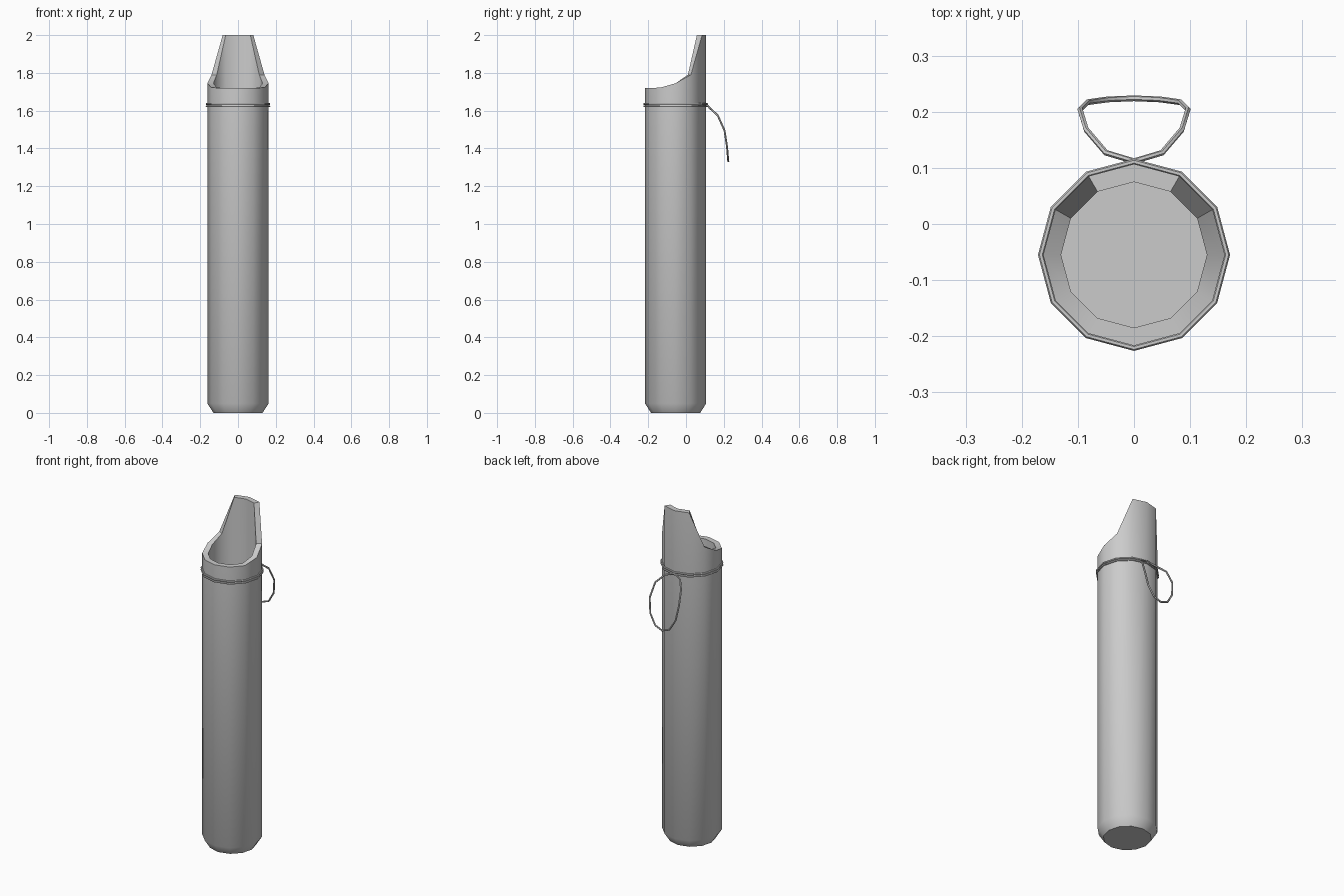
import bpy, bmesh
from math import sin, cos, radians

if "Cube" in bpy.data.objects:
    bpy.data.objects.remove(bpy.data.objects["Cube"])

N = 12
CY = -0.055          # tube axis offset in y


def smooth(obj, deg):
    bpy.ops.object.select_all(action='DESELECT')
    bpy.context.view_layer.objects.active = obj
    obj.select_set(True)
    bpy.ops.object.shade_smooth_by_angle(angle=radians(deg))


def ring_points(radius, height):
    """Twelve points round the tube axis; height is a function of the angle index."""
    return [(radius * cos(radians(30 * i)), CY + radius * sin(radians(30 * i)), height(i))
            for i in range(N)]


def cord(name, points, radius=0.0052):
    curve = bpy.data.curves.new(name, 'CURVE')
    curve.dimensions = '3D'
    curve.bevel_depth = radius
    curve.bevel_resolution = 1
    spline = curve.splines.new('POLY')
    spline.points.add(len(points) - 1)
    for p, co in zip(spline.points, points):
        p.co = (*co, 1)
    spline.use_cyclic_u = True
    obj = bpy.data.objects.new(name, curve)
    bpy.context.collection.objects.link(obj)
    bpy.ops.object.select_all(action='DESELECT')
    bpy.context.view_layer.objects.active = obj
    obj.select_set(True)
    bpy.ops.object.convert(target='MESH')
    smooth(bpy.context.view_layer.objects.active, 50)


# rim height by angle: tall lip at the back, scooped down to the front
RIM = {90: 2.0, 60: 2.0, 30: 1.79, 0: 1.745, -30: 1.722, -60: 1.72, -90: 1.72}


def rim(i):
    a = (30 * i + 90) % 360 - 90          # -90 .. 269
    return RIM[a if a <= 90 else 180 - a]


# hollow tube: underside, chamfer, outer wall, slanted rim, inner wall, floor
bm = bmesh.new()
profile = [(0.13, lambda i: 0.0), (0.162, lambda i: 0.05), (0.162, rim),
           (0.13, rim), (0.13, lambda i: 0.04)]
rows = [[bm.verts.new(p) for p in ring_points(r, h)] for r, h in profile]
for a, b in zip(rows, rows[1:]):
    for i in range(N):
        j = (i + 1) % N
        bm.faces.new((a[i], a[j], b[j], b[i]))
bm.faces.new(rows[0][::-1])
bm.faces.new(rows[-1])
bmesh.ops.recalc_face_normals(bm, faces=bm.faces)
mesh = bpy.data.meshes.new("tube_body")
bm.to_mesh(mesh)
bm.free()
tube = bpy.data.objects.new("tube_body", mesh)
bpy.context.collection.objects.link(tube)
smooth(tube, 40)

# cord wrapped twice round the neck
for name, z in (("cord_wrap_upper", 1.635), ("cord_wrap_lower", 1.623)):
    cord(name, ring_points(0.166, lambda i: z))

# hanging loop at the back
half = [(0.05, 0.127, 1.613), (0.085, 0.168, 1.575), (0.096, 0.204, 1.495),
        (0.083, 0.217, 1.41), (0.047, 0.222, 1.35)]
loop = [(0, 0.112, 1.63)] + half + [(0, 0.224, 1.332)]
loop += [(-x, y, z) for x, y, z in reversed(half)]
cord("hanging_loop", loop)
